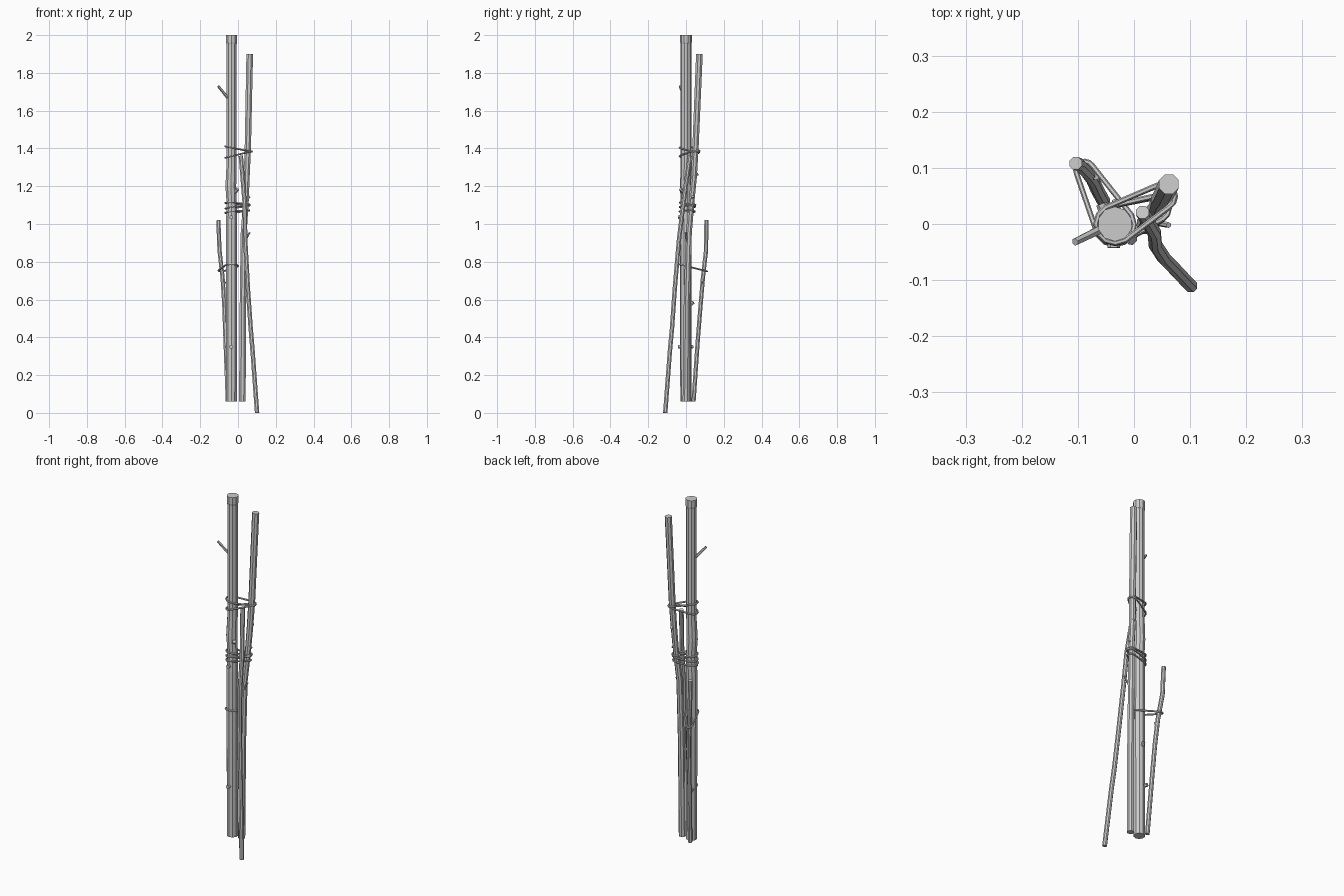
import bpy, bmesh, math
from mathutils import Vector
from mathutils.geometry import convex_hull_2d

cube = bpy.data.objects.get("Cube")
if cube:
    bpy.data.objects.remove(cube, do_unlink=True)

grey = bpy.data.materials.new("plain grey")
grey.use_nodes = True
grey.diffuse_color = (0.6, 0.6, 0.6, 1)
grey.node_tree.nodes["Principled BSDF"].inputs["Base Color"].default_value = (0.6, 0.6, 0.6, 1)


def tube(name, points, radii, sides=8, closed=False):
    """Sweep a polygon along points, with one radius per point."""
    pts = [Vector(p) for p in points]
    n = len(pts)
    if not isinstance(radii, (list, tuple)):
        radii = [radii] * n
    bm = bmesh.new()
    rings = []
    for i, p in enumerate(pts):
        a = pts[(i - 1) % n] if closed else pts[max(i - 1, 0)]
        b = pts[(i + 1) % n] if closed else pts[min(i + 1, n - 1)]
        t = (b - a).normalized()
        ref = Vector((0, 0, 1)) if abs(t.z) < 0.7 else Vector((1, 0, 0))
        u = (ref - t * ref.dot(t)).normalized()
        v = t.cross(u)
        ring = []
        for k in range(sides):
            ang = math.tau * (k + 0.5) / sides
            ring.append(bm.verts.new(p + (u * math.cos(ang) + v * math.sin(ang)) * radii[i]))
        rings.append(ring)
    for i in range(n if closed else n - 1):
        r, s = rings[i], rings[(i + 1) % n]
        for k in range(sides):
            j = (k + 1) % sides
            bm.faces.new((r[k], r[j], s[j], s[k]))
    if not closed:
        bm.faces.new(rings[0])
        bm.faces.new(rings[-1])
    bmesh.ops.recalc_face_normals(bm, faces=bm.faces)
    mesh = bpy.data.meshes.new(name)
    bm.to_mesh(mesh)
    bm.free()
    mesh.materials.append(grey)
    obj = bpy.data.objects.new(name, mesh)
    bpy.context.collection.objects.link(obj)
    return obj


def at(path, z):
    """Centre of a stick at height z."""
    for a, b in zip(path, path[1:]):
        if a[2] <= z <= b[2]:
            return Vector(a).lerp(Vector(b), (z - a[2]) / (b[2] - a[2]))
    return Vector(path[-1])


def rope(name, sticks, z, slope_x=0.0, slope_y=0.0):
    """Tight loop around several (path, radius) sticks, tilted by the slopes."""
    pts = []
    for path, r in sticks:
        c = at(path, z)
        for k in range(12):
            a = math.tau * k / 12
            pts.append(Vector((c.x + math.cos(a) * (r + 0.004), c.y + math.sin(a) * (r + 0.004))))
    hull = [pts[i] for i in convex_hull_2d(pts)]
    loop = [(p.x, p.y, z + slope_x * (p.x - 0.01) + slope_y * (p.y - 0.03)) for p in hull]
    tube(name, loop, 0.0048, 6, closed=True)


# Four sticks
main = [(-0.035, 0, 0.06), (-0.034, -0.002, 0.6), (-0.035, -0.002, 1.0), (-0.033, 0.0, 1.1),
        (-0.038, -0.002, 1.2), (-0.034, 0.0, 1.32), (-0.034, 0, 1.65), (-0.034, 0, 2.0)]
second = [(0.023, 0.0, 0.06), (0.026, 0.005, 0.6), (0.03, 0.015, 0.95), (0.042, 0.03, 1.12),
          (0.046, 0.042, 1.25), (0.052, 0.05, 1.4), (0.062, 0.071, 1.9)]
leaning = [(0.101, -0.11, 0), (0.077, -0.085, 0.33), (0.067, -0.074, 0.45), (0.053, -0.06, 0.65),
           (0.038, -0.037, 0.92), (0.036, -0.015, 1.1), (0.024, 0.005, 1.25), (0.015, 0.021, 1.36)]
short = [(-0.054, 0.04, 0.06), (-0.066, 0.062, 0.38), (-0.073, 0.078, 0.58), (-0.082, 0.09, 0.72),
         (-0.098, 0.106, 0.86), (-0.104, 0.108, 1.02)]
tube("main_pole", main, [0.03, 0.031, 0.031, 0.028, 0.03, 0.028, 0.028, 0.028], 10)
tube("second_pole", second, [0.019, 0.018, 0.017, 0.016, 0.017, 0.018, 0.019])
tube("leaning_stick", leaning, 0.0125)
tube("short_stick", short, 0.012)

# Bark collar at the top of the main pole
tube("top_collar", [(-0.034, 0, 1.952), (-0.034, 0, 1.962), (-0.034, 0, 2.0)], [0.0285, 0.031, 0.031], 10)

# Side twigs
tube("upper_twig", [(-0.04, 0, 1.65), (-0.105, -0.032, 1.73)], [0.009, 0.007], 6)
tube("middle_twig", [(0.03, 0.005, 0.9), (0.062, -0.002, 0.955)], [0.007, 0.005], 6)
tube("short_stick_twig", [(-0.082, 0.085, 0.655), (-0.068, 0.084, 0.695)], 0.006, 6)

# Cut branch stubs: base and tip
stubs = [((-0.036, -0.02, 1.035), (-0.036, -0.042, 1.035), 0.011),
         ((-0.036, -0.02, 0.35), (-0.036, -0.043, 0.35), 0.011),
         ((-0.05, 0.015, 0.35), (-0.058, 0.036, 0.35), 0.010),
         ((-0.036, 0.02, 0.57), (-0.03, 0.04, 0.585), 0.009),
         ((-0.02, -0.01, 1.165), (-0.002, -0.03, 1.185), 0.010),
         ((0.046, 0.04, 1.255), (0.048, 0.064, 1.265), 0.009),
         ((0.042, 0.03, 1.13), (0.062, 0.035, 1.145), 0.007)]
for i, (a, b, r) in enumerate(stubs):
    tube(f"branch_stub_{i + 1}", [a, b], r, 6)

# Rope lashings
pair = [(main, 0.03), (second, 0.018)]
rope("upper_rope_1", pair, 1.395, slope_x=-0.2)
rope("upper_rope_2", pair, 1.37, slope_x=0.25)
for i, (z, sx) in enumerate([(1.105, -0.05), (1.09, 0.15), (1.065, 0.12)]):
    rope(f"middle_rope_{i + 1}", pair, z, slope_x=sx, slope_y=-0.1)
rope("lower_rope", [(main, 0.031), (short, 0.012)], 0.77, slope_y=-0.25)
